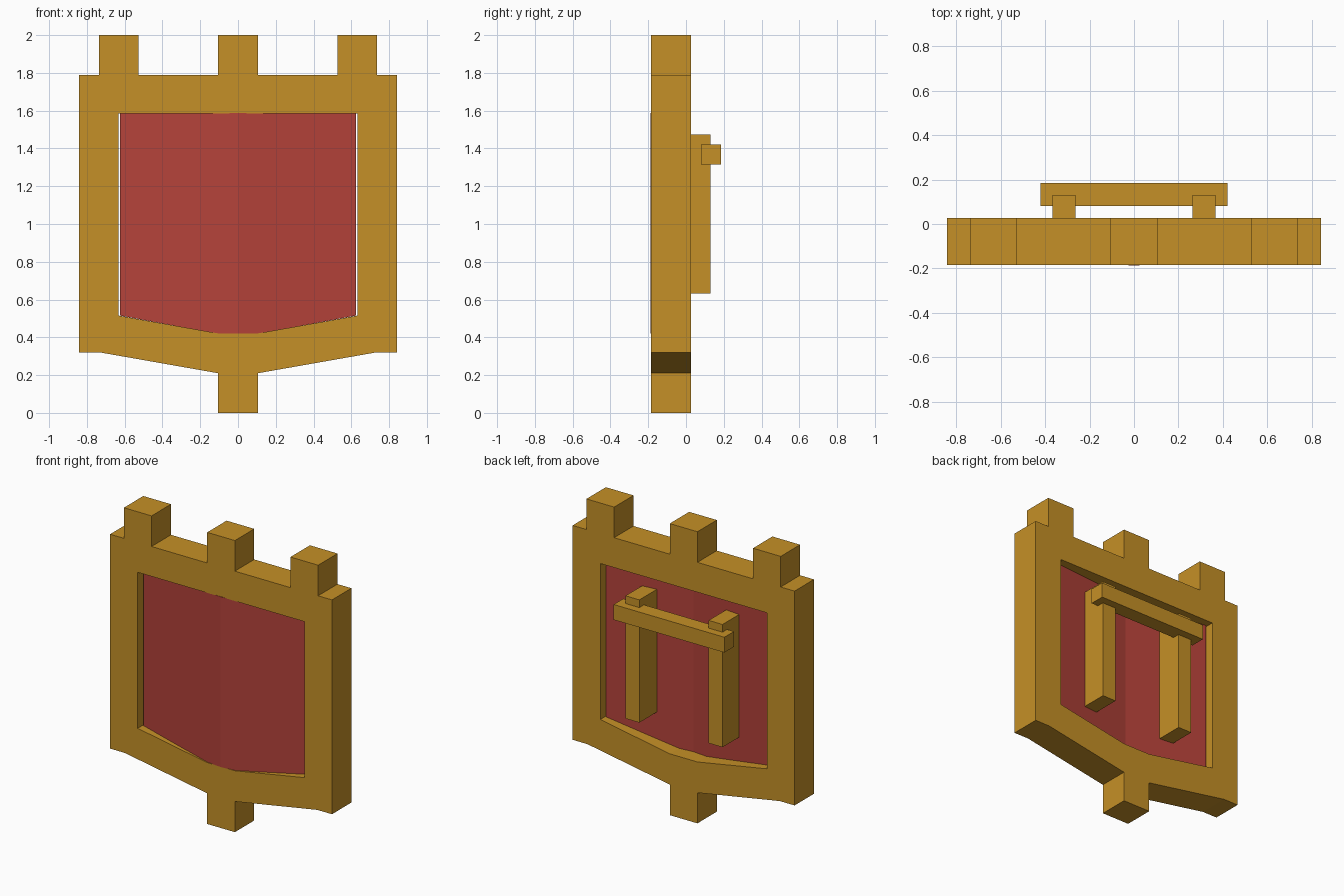
import bpy, bmesh

if "Cube" in bpy.data.objects:
    bpy.data.objects.remove(bpy.data.objects["Cube"])


def material(name, color):
    mat = bpy.data.materials.new(name)
    mat.diffuse_color = (*color, 1)
    mat.use_nodes = True
    mat.node_tree.nodes["Principled BSDF"].inputs["Base Color"].default_value = mat.diffuse_color
    return mat


GOLD = material("gold", (0.56, 0.28, 0.02))
RED = material("red", (0.46, 0.055, 0.042))


def finish(name, bm, mat):
    bmesh.ops.recalc_face_normals(bm, faces=bm.faces)
    mesh = bpy.data.meshes.new(name)
    bm.to_mesh(mesh)
    bm.free()
    mesh.materials.append(mat)
    obj = bpy.data.objects.new(name, mesh)
    bpy.context.collection.objects.link(obj)
    return obj


def extrude_y(bm, depth):
    """Thicken the flat faces of bm backwards along +y."""
    geom = bmesh.ops.extrude_face_region(bm, geom=bm.faces[:])["geom"]
    verts = [g for g in geom if isinstance(g, bmesh.types.BMVert)]
    bmesh.ops.translate(bm, verts=verts, vec=(0, depth, 0))


def box(name, x, y, z, mat):
    bm = bmesh.new()
    bmesh.ops.create_cube(bm, size=1)
    for v in bm.verts:
        v.co = [r[0] if c < 0 else r[1] for c, r in zip(v.co, (x, y, z))]
    return finish(name, bm, mat)


def mirrored(half):
    """Close a right-half profile by adding its left half."""
    return half + [(-x, z) for x, z in reversed(half)]


# Frame: battlement outline with a shield-shaped opening
outer = mirrored([(0.105, 2.0), (0.105, 1.79), (0.527, 1.79), (0.527, 2.0),
                  (0.737, 2.0), (0.737, 1.79), (0.842, 1.79), (0.842, 0.32),
                  (0.73, 0.32), (0.105, 0.21), (0.105, 0.0)])
inner = mirrored([(0.632, 1.585), (0.632, 0.515), (0.105, 0.421)])
bm = bmesh.new()
edges = []
for loop in (outer, inner):
    vs = [bm.verts.new((x, -0.184, z)) for x, z in loop]
    edges += [bm.edges.new((a, b)) for a, b in zip(vs, vs[1:] + vs[:1])]
bmesh.ops.triangle_fill(bm, edges=edges, use_beauty=True, normal=(0, -1, 0))
extrude_y(bm, 0.21)
finish("frame", bm, GOLD)

# Panel: folded slightly forward along its vertical centre line
bm = bmesh.new()
columns = []
for x, low in ((-0.624, 0.515), (-0.105, 0.42), (0, 0.42), (0.105, 0.42), (0.624, 0.515)):
    y = -0.188 + 0.09 * abs(x)
    columns.append([bm.verts.new((x, y, z)) for z in (low, 1.587)])
for (a, b), (c, d) in zip(columns, columns[1:]):
    bm.faces.new((a, c, d, b))
extrude_y(bm, 0.105)
finish("panel", bm, RED)

# Grip on the back: two posts and a crossbar
for side, name in ((-1, "left_post"), (1, "right_post")):
    box(name, sorted((side * 0.263, side * 0.368)), (-0.08, 0.13), (0.632, 1.474), GOLD)
box("crossbar", (-0.42, 0.42), (0.08, 0.184), (1.316, 1.421), GOLD)
